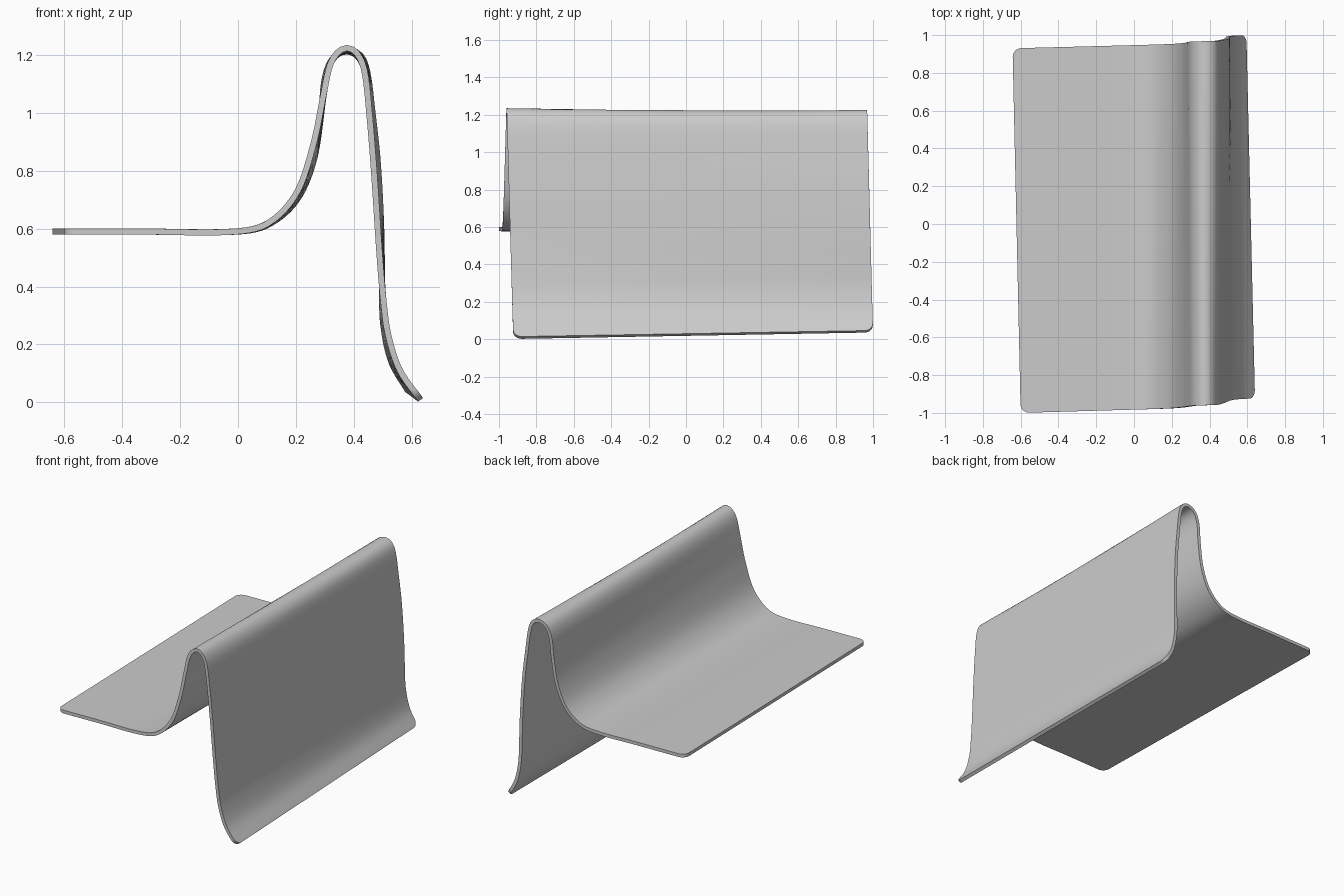
import bpy, math
from mathutils import Vector
from mathutils.geometry import interpolate_bezier

if "Cube" in bpy.data.objects:
    bpy.data.objects.remove(bpy.data.objects["Cube"])

# Cross-section centre lines (x, z) of the sheet at its front and back ends
FRONT = [(-0.60, .59), (-0.3, .59), (-0.02, .59), (.10, .617), (.20, .72), (.26, .89), (.297, 1.07),
         (.318, 1.165), (.345, 1.21), (.38, 1.225), (.412, 1.205), (.436, 1.15), (.452, 1.02),
         (.47, .80), (.49, .50), (.504, .34), (.52, .23), (.56, .11), (.632, .008)]
BACK = [(-0.643, .59), (-0.3, .59), (-0.01, .59), (.10, .612), (.20, .695), (.26, .83), (.288, 1.0),
        (.300, 1.12), (.328, 1.19), (.375, 1.216), (.42, 1.203), (.445, 1.15), (.465, 1.0),
        (.483, .83), (.495, .60), (.498, .40), (.502, .27), (.53, .14), (.586, .042)]
THICK, RADIUS, LENGTH, ROWS = .021, .045, 2.6, 24


def smooth_path(pts):
    """Smooth curve through the points."""
    p = [Vector((x, 0, z)) for x, z in pts]
    out = [p[0]]
    for i in range(len(p) - 1):
        d = (p[i + 1] - p[i]).length
        a = (p[i + 1] - p[max(i - 1, 0)]).normalized() * d / 3
        b = (p[min(i + 2, len(p) - 1)] - p[i]).normalized() * d / 3
        out += interpolate_bezier(p[i], p[i] + a, p[i + 1] - b, p[i + 1], 12)[1:]
    return out


def sampler(path):
    """Point on the path at a fraction of its length."""
    dist = [0]
    for a, b in zip(path, path[1:]):
        dist.append(dist[-1] + (b - a).length)

    def at(t):
        s = t * dist[-1]
        for i in range(1, len(path)):
            if s <= dist[i] or i == len(path) - 1:
                f = (s - dist[i - 1]) / (dist[i] - dist[i - 1])
                return path[i - 1].lerp(path[i], min(f, 1))
    return at


front, back = sampler(smooth_path(FRONT)), sampler(smooth_path(BACK))

# Stations along the sheet: dense at both ends for the rounded corners
corner = [RADIUS * (1 - math.cos(k * math.pi / 16)) / LENGTH for k in range(8)]
e = RADIUS / LENGTH
stations = corner + [e + (1 - 2 * e) * k / 130 for k in range(131)] + [1 - c for c in reversed(corner)]

verts, faces = [], []
for t in stations:
    edge = min(t, 1 - t) * LENGTH
    inset = RADIUS - math.sqrt(max(RADIUS ** 2 - max(RADIUS - edge, 0) ** 2, 0))
    y0, y1 = -1 + .077 * t, .93 + .07 * t
    a, b = front(t), back(t)
    for j in range(ROWS + 1):
        y = (y0 + inset) + (y1 - y0 - 2 * inset) * j / ROWS
        p = a.lerp(b, (y - y0) / (y1 - y0))
        verts.append((p.x, y, p.z))
n = ROWS + 1
for i in range(len(stations) - 1):
    for j in range(ROWS):
        k = i * n + j
        faces.append((k, k + n, k + n + 1, k + 1))

# Folded sheet
mesh = bpy.data.meshes.new("folded_sheet")
mesh.from_pydata(verts, [], faces)
sheet = bpy.data.objects.new("folded_sheet", mesh)
bpy.context.collection.objects.link(sheet)
solid = sheet.modifiers.new("thickness", 'SOLIDIFY')
solid.thickness, solid.offset = THICK, 0
bpy.context.view_layer.objects.active = sheet
sheet.select_set(True)
bpy.ops.object.modifier_apply(modifier=solid.name)
bpy.ops.object.shade_smooth_by_angle(angle=math.radians(35))
